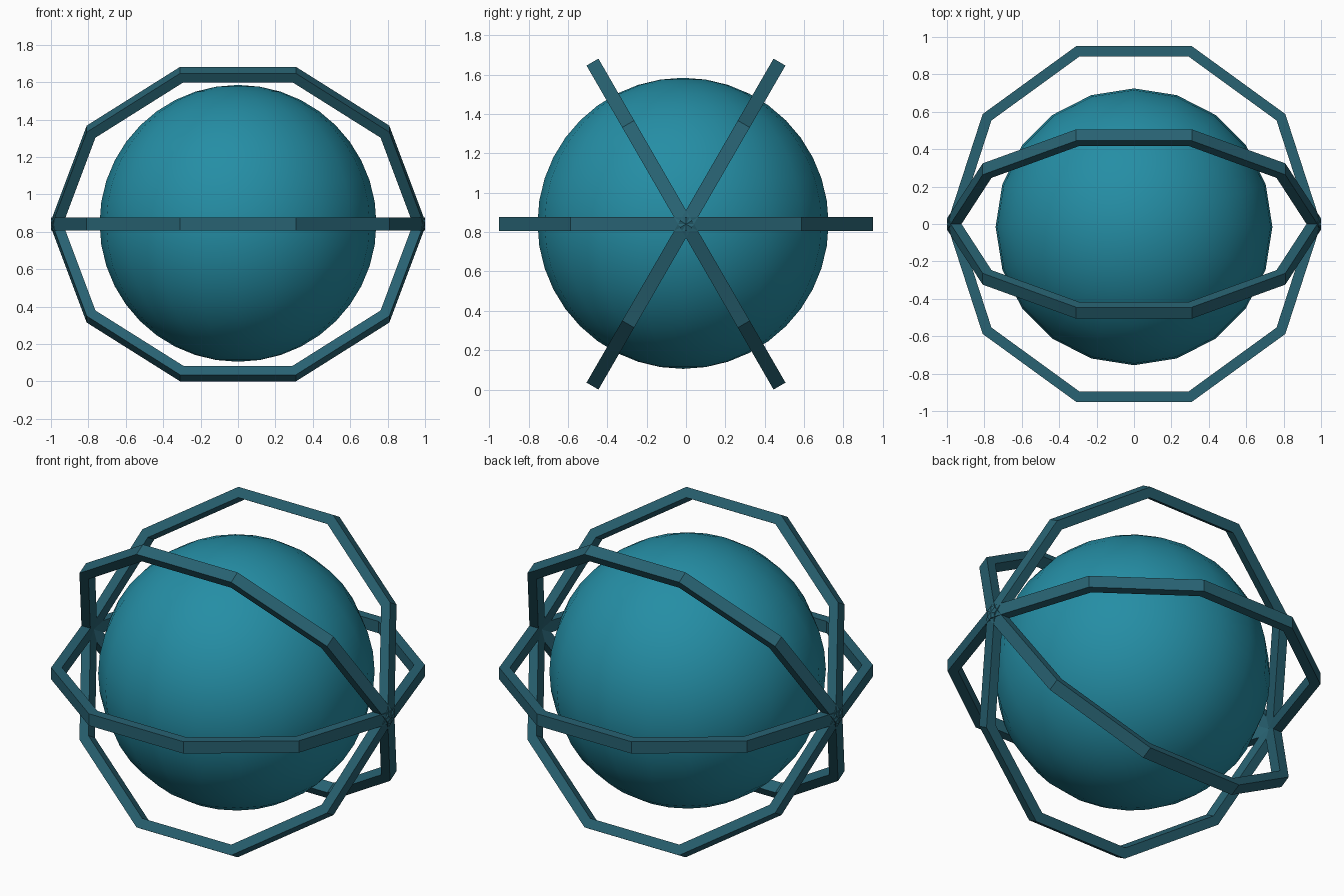
import bpy
import bmesh
from math import radians
from mathutils import Matrix, Vector

CENTRE_Z = 0.841


def make_material(name, colour):
    mat = bpy.data.materials.new(name)
    mat.use_nodes = True
    mat.diffuse_color = colour
    mat.node_tree.nodes["Principled BSDF"].inputs["Base Color"].default_value = colour
    return mat


def add_object(name, bm, mat, location):
    bmesh.ops.recalc_face_normals(bm, faces=bm.faces[:])
    mesh = bpy.data.meshes.new(name)
    bm.to_mesh(mesh)
    bm.free()
    mesh.materials.append(mat)
    obj = bpy.data.objects.new(name, mesh)
    obj.location = location
    bpy.context.collection.objects.link(obj)
    return obj


def add_ring(name, tilt, mat, outer=1.0, inner=0.942, half=0.035, sides=10):
    # Rectangular bar section spun into a ten-sided hoop, then tilted about x
    bm = bmesh.new()
    section = [(inner, -half), (outer, -half), (outer, half), (inner, half)]
    verts = [bm.verts.new((r, 0, z)) for r, z in section]
    edges = [bm.edges.new((verts[i], verts[i - 1])) for i in range(4)]
    bmesh.ops.spin(bm, geom=verts + edges, cent=Vector(), axis=(0, 0, 1),
                   angle=radians(360), steps=sides)
    bmesh.ops.remove_doubles(bm, verts=bm.verts[:], dist=0.0001)
    bmesh.ops.rotate(bm, verts=bm.verts[:], cent=Vector(),
                     matrix=Matrix.Rotation(radians(tilt), 3, "X"))
    return add_object(name, bm, mat, (0, 0, CENTRE_Z))


cube = bpy.data.objects.get("Cube")
if cube:
    bpy.data.objects.remove(cube, do_unlink=True)

teal = make_material("bright teal", (0.018, 0.27, 0.376, 1))
dark_teal = make_material("dark teal", (0.021, 0.122, 0.168, 1))

# Smooth central ball
bm = bmesh.new()
bmesh.ops.create_uvsphere(bm, u_segments=20, v_segments=20, radius=0.74)
for face in bm.faces:
    face.smooth = True
add_object("ball", bm, teal, (0, -0.015, CENTRE_Z + 0.004))

# Three flat-sided hoops crossing at the left and right ends
for name, tilt in (("level_ring", 0), ("front_tilted_ring", 60), ("back_tilted_ring", -60)):
    add_ring(name, tilt, dark_teal)
